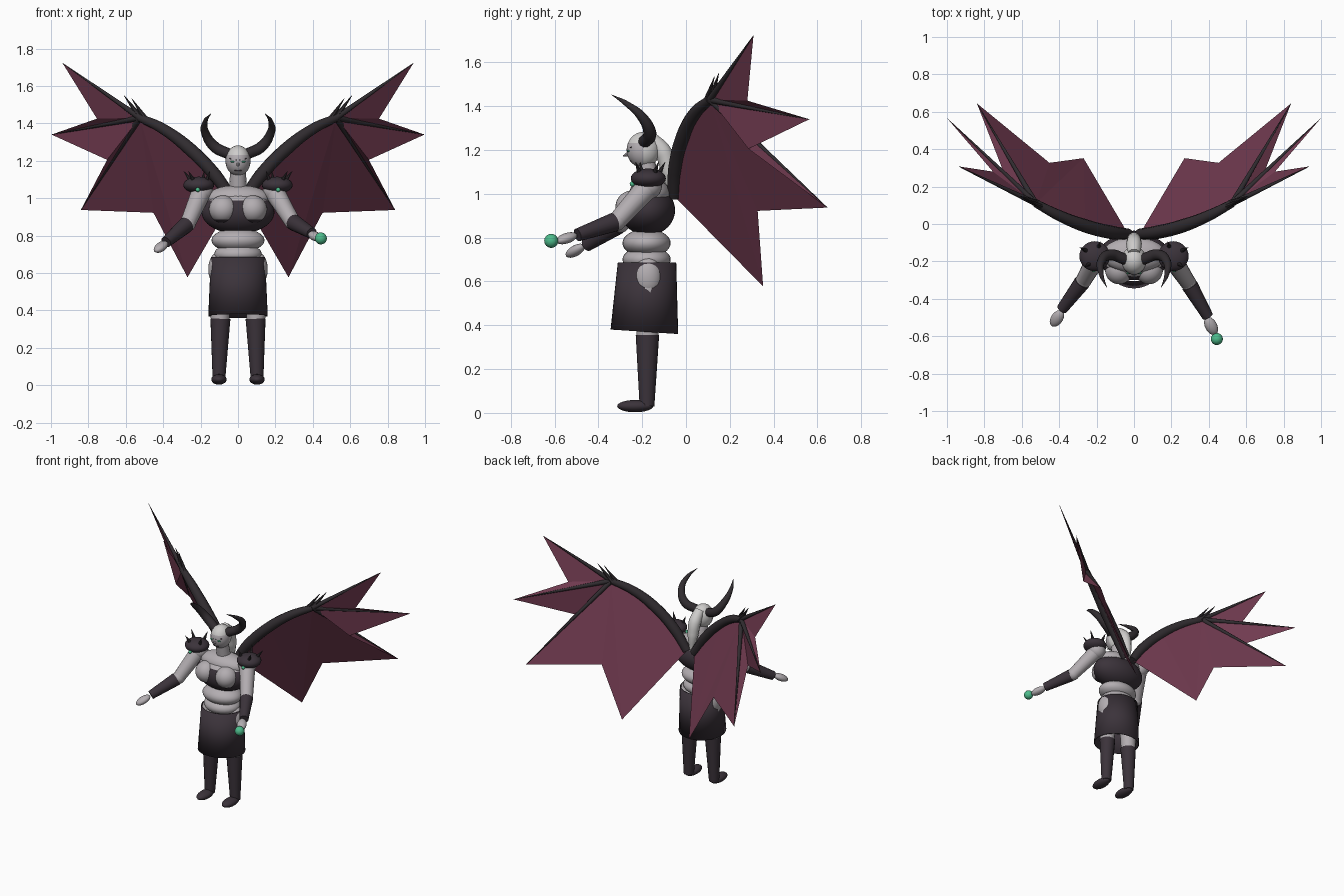
import bpy, bmesh, math
from mathutils import Vector, Matrix

if "Cube" in bpy.data.objects:
    bpy.data.objects.remove(bpy.data.objects["Cube"])


def material(name, r, g, b):
    m = bpy.data.materials.new(name)
    m.use_nodes = True
    m.diffuse_color = (r, g, b, 1)
    m.node_tree.nodes["Principled BSDF"].inputs["Base Color"].default_value = (r, g, b, 1)
    return m


SKIN = material("pale grey skin", .45, .42, .44)
HAIR = material("silver hair", .62, .61, .6)
CLOTH = material("dark plum cloth", .044, .033, .043)
BONE = material("charcoal horn", .03, .025, .029)
WING = material("wine membrane", .165, .043, .08)
GEM = material("sea green gem", .075, .5, .26)


def finish(name, bm, *mats, smooth=True):
    mesh = bpy.data.meshes.new(name)
    bmesh.ops.recalc_face_normals(bm, faces=bm.faces)
    bm.to_mesh(mesh)
    bm.free()
    for m in mats:
        mesh.materials.append(m)
    obj = bpy.data.objects.new(name, mesh)
    bpy.context.collection.objects.link(obj)
    if smooth:
        bpy.ops.object.select_all(action='DESELECT')
        obj.select_set(True)
        bpy.context.view_layer.objects.active = obj
        bpy.ops.object.shade_smooth_by_angle(angle=math.radians(40))
    return obj


def ball(name, centre, radii, *mats, rule=None, aim=None, segs=28):
    """Ellipsoid; rule(face centre) picks the second material."""
    bm = bmesh.new()
    bmesh.ops.create_uvsphere(bm, u_segments=segs, v_segments=segs // 2 + 2, radius=1)
    turn = Vector(aim).to_track_quat('Z', 'Y').to_matrix().to_4x4() if aim else Matrix()
    bm.transform(Matrix.Translation(centre) @ turn @ Matrix.Diagonal((*radii, 1)))
    if rule:
        for f in bm.faces:
            f.material_index = int(rule(f.calc_center_median()))
    return finish(name, bm, *mats)


def limb(name, a, b, r1, r2, mat, segs=16):
    """Tapered cylinder or spike between two points."""
    a, b = Vector(a), Vector(b)
    bm = bmesh.new()
    bmesh.ops.create_cone(bm, cap_ends=True, segments=segs, radius1=r1, radius2=r2,
                          depth=(b - a).length)
    bm.transform(Matrix.Translation((a + b) / 2) @
                 (b - a).to_track_quat('Z', 'Y').to_matrix().to_4x4())
    return finish(name, bm, mat)


def curved(name, points, radii, mat):
    """Smooth tapering tube through the points."""
    cu = bpy.data.curves.new(name, 'CURVE')
    cu.dimensions = '3D'
    cu.bevel_depth, cu.bevel_resolution = 1, 3
    cu.resolution_u, cu.use_fill_caps = 8, True
    sp = cu.splines.new('BEZIER')
    sp.bezier_points.add(len(points) - 1)
    for bp, p, r in zip(sp.bezier_points, points, radii):
        bp.co, bp.radius = p, r
        bp.handle_left_type = bp.handle_right_type = 'AUTO'
    cu.materials.append(mat)
    obj = bpy.data.objects.new(name, cu)
    bpy.context.collection.objects.link(obj)


# Torso
ball("chest", (0, -.175, .925), (.195, .125, .115), SKIN, CLOTH, rule=lambda c: c.z < .985, segs=40)
ball("upper_chest", (0, -.165, 1.0), (.17, .095, .07), SKIN)
ball("ribs", (0, -.18, .775), (.142, .11, .065), SKIN)
ball("belly", (0, -.18, .7), (.128, .11, .06), SKIN)
ball("pelvis", (0, -.18, .58), (.135, .12, .12), SKIN)
limb("neck", (0, -.155, 1.0), (0, -.185, 1.15), .05, .042, SKIN)

# Skirt, open tube with a slanted hem
bm = bmesh.new()
bmesh.ops.create_cone(bm, cap_ends=False, segments=40, radius1=.159, radius2=.145, depth=.315)
for v in bm.verts:
    low = v.co.z < 0
    v.co.y = v.co.y * (.97 if low else .92) - (.19 if low else .178)
    v.co.z += .528 - (v.co.y + .19) * (.065 if low else 0)
skirt = finish("skirt", bm, CLOTH)
wall = skirt.modifiers.new("wall", 'SOLIDIFY')
wall.thickness = .006

# Head and hair
ball("head", (0, -.195, 1.2), (.067, .076, .082), SKIN, HAIR,
     rule=lambda c: c.y > -.19 or c.z > 1.235)
limb("nose", (0, -.255, 1.185), (0, -.288, 1.172), .014, .002, SKIN, 8)
limb("mouth", (-.018, -.252, 1.148), (.018, -.252, 1.148), .003, .003, CLOTH, 6)
curved("long_hair", [(0, -.16, 1.25), (0, -.105, 1.19), (0, -.08, 1.1), (0, -.065, 1.0)],
       [.035, .042, .036, .014], HAIR)

# Per-arm joints, since the two arms are posed differently
ARMS = {1: [(.29, -.315, .875), (.395, -.495, .812), (.412, -.545, .797)],
        -1: [(-.268, -.30, .865), (-.385, -.455, .765), (-.412, -.505, .74)]}

for s, side in ((1, "left"), (-1, "right")):
    def at(x, y, z):
        return Vector((s * x, y, z))

    # Face details and horns
    ball(side + "_eye", at(.027, -.262, 1.195), (.014, .006, .005), GEM, segs=12)
    limb(side + "_brow", at(.008, -.268, 1.203), at(.046, -.25, 1.212), .004, .003, CLOTH, 6)
    curved(side + "_horn",
           [at(.045, -.19, 1.235), at(.125, -.165, 1.275), at(.175, -.2, 1.35),
            at(.175, -.27, 1.41), at(.145, -.34, 1.452)],
           [.03, .03, .023, .013, .001], BONE)

    # Bust with a cup below
    ball(side + "_breast", at(.08, -.245, .94), (.075, .077, .075), SKIN, CLOTH,
         rule=lambda c: c.z < .89)

    # Hip showing through the skirt slit
    ball(side + "_hip", at(.108, -.175, .62), (.051, .065, .09), SKIN)

    # Leg, stocking and shoe
    limb(side + "_thigh", at(.09, -.175, .6), at(.096, -.176, .34), .062, .05, SKIN)
    limb(side + "_stocking", at(.102, -.178, .03), at(.094, -.176, .355), .034, .054, CLOTH)
    ball(side + "_shoe", at(.102, -.232, .031), (.041, .082, .028), CLOTH)

    # Arm, sleeve and hand
    elbow, wrist, hand = (Vector(p) for p in ARMS[s])
    shoulder = at(.195, -.17, 1.035)
    ball(side + "_shoulder", shoulder, (.062, .06, .06), SKIN)
    limb(side + "_upper_arm", shoulder, elbow, .054, .042, SKIN)
    ball(side + "_elbow", elbow, (.043, .043, .043), SKIN, segs=20)
    limb(side + "_sleeve", elbow.lerp(wrist, .08), wrist, .044, .03, CLOTH)
    ball(side + "_hand", hand, (.032, .024, .054), SKIN, aim=hand - elbow, segs=20)

    # Shoulder guard with spikes and a gem
    ball(side + "_shoulder_guard", at(.21, -.172, 1.07), (.082, .08, .045), CLOTH)
    for x, y, dx, dy in ((.17, -.2, -.02, -.01), (.235, -.21, .03, -.02),
                         (.25, -.145, .04, .02), (.19, -.125, -.01, .03)):
        limb(side + "_guard_spike", at(x, y, 1.09), at(x + dx, y + dy, 1.145), .014, .001, BONE, 8)
    ball(side + "_guard_gem", at(.215, -.245, 1.045), (.012, .012, .012), GEM, segs=12)

    # Wing arm, finger bones and wrist claws
    root, mid, wrist = at(.03, -.055, .99), at(.26, -.01, 1.265), at(.525, .11, 1.43)
    curved(side + "_wing_arm", [root, at(.12, -.045, 1.12), mid, at(.4, .045, 1.37), wrist],
           [.03, .036, .036, .03, .022], BONE)
    tips = [at(.938, .308, 1.722), at(.997, .563, 1.34), at(.84, .645, .937), at(.27, .352, .577)]
    notches = [at(.754, .28, 1.425), at(.70, .285, 1.205), at(.452, .327, .922)]
    for tip in tips[:3]:
        limb(side + "_wing_finger", wrist, tip, .017, .001, BONE, 10)
    limb(side + "_wing_claw", wrist - at(.01, 0, .01), at(.61, .15, 1.55), .02, .001, BONE, 8)
    limb(side + "_wing_claw", wrist - at(.04, .02, .02), at(.57, .13, 1.535), .018, .001, BONE, 8)

    # Wing membrane, a fan around the wing wrist
    bm = bmesh.new()
    rim = [tips[0], notches[0], tips[1], notches[1], tips[2], notches[2], tips[3], mid]
    vs = [bm.verts.new(p) for p in rim]
    hub, base = bm.verts.new(wrist), bm.verts.new(root)
    for a, b in zip(vs, vs[1:]):
        bm.faces.new((hub, a, b))
    bm.faces.new((vs[-1], vs[-2], base))
    finish(side + "_wing_membrane", bm, WING, smooth=False)

# Orb held before the left hand
ball("orb", (.443, -.615, .785), (.032, .032, .032), GEM)
